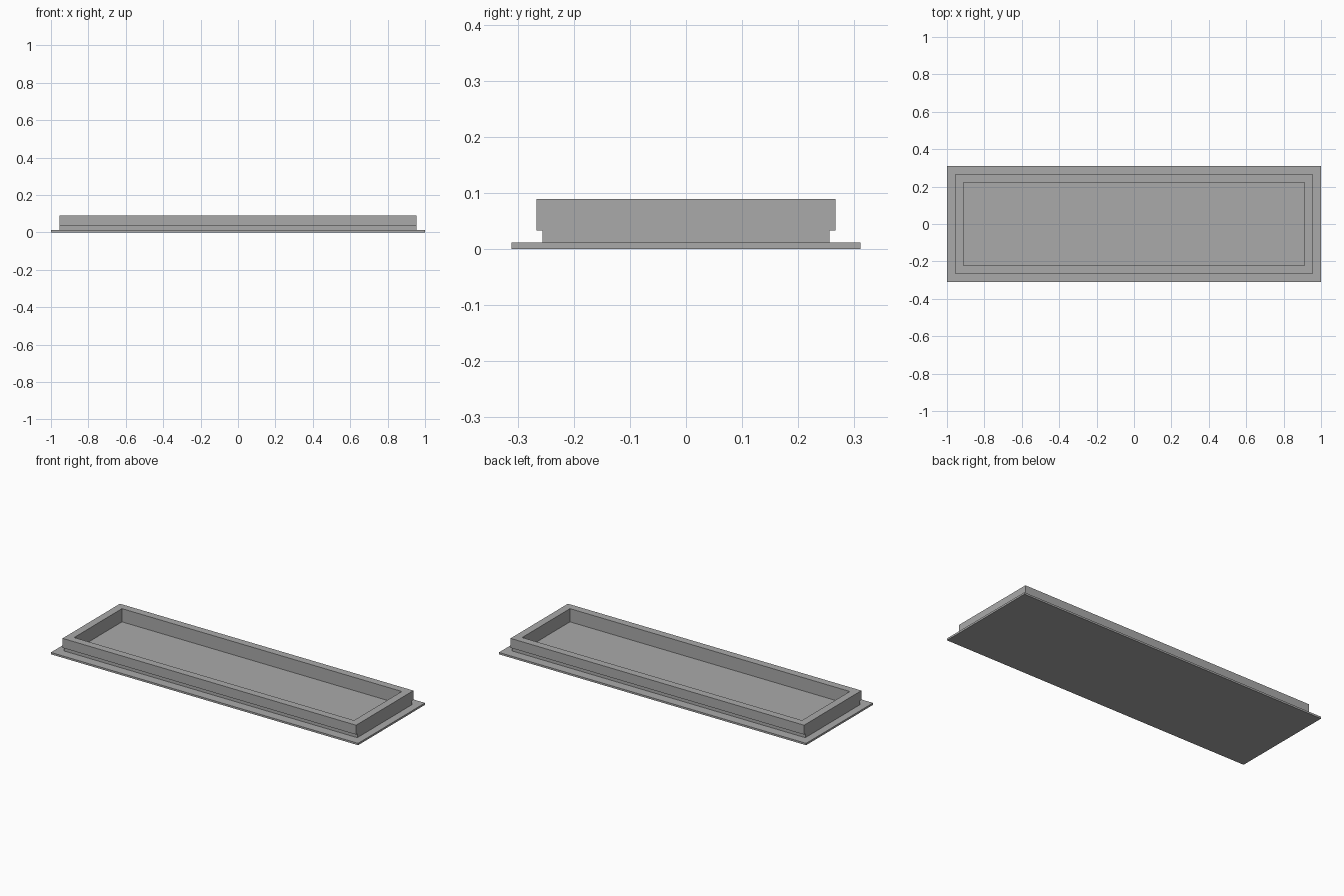
import bpy
import bmesh

if "Cube" in bpy.data.objects:
    bpy.data.objects.remove(bpy.data.objects["Cube"])

U = 2 / 180  # base module: plate thickness

grey = bpy.data.materials.new("mid_grey")
grey.diffuse_color = (0.4, 0.4, 0.4, 1)
grey.use_nodes = True
grey.node_tree.nodes["Principled BSDF"].inputs["Base Color"].default_value = grey.diffuse_color


def finish(name, bm):
    bmesh.ops.recalc_face_normals(bm, faces=bm.faces)
    mesh = bpy.data.meshes.new(name)
    bm.to_mesh(mesh)
    bm.free()
    mesh.materials.append(grey)
    obj = bpy.data.objects.new(name, mesh)
    bpy.context.collection.objects.link(obj)
    return obj


def box(name, hx, hy, z0, z1):
    bm = bmesh.new()
    bmesh.ops.create_cube(bm, size=1)
    for v in bm.verts:
        v.co = (v.co.x * 2 * hx, v.co.y * 2 * hy, z0 if v.co.z < 0 else z1)
    return finish(name, bm)


# Thin base plate
box("base_plate", 90 * U, 28 * U, 0, U)

# Raised rim: T-shaped end profile extruded along x, notched along both long sides
profile = [(-23, 1), (23, 1), (23, 3), (24, 3), (24, 8), (-24, 8), (-24, 3), (-23, 3)]
bm = bmesh.new()
end = bm.faces.new([bm.verts.new((-86 * U, y * U, z * U)) for y, z in profile])
ext = bmesh.ops.extrude_face_region(bm, geom=[end], use_keep_orig=True)
for v in ext["geom"]:
    if isinstance(v, bmesh.types.BMVert):
        v.co.x = 86 * U
rim = finish("raised_rim", bm)

# Rectangular opening down to the plate
cutter = box("opening_cutter", 82 * U, 20 * U, -U, 10 * U)
cutter.hide_render = True
cutter.hide_viewport = True
cut = rim.modifiers.new("opening", 'BOOLEAN')
cut.operation = 'DIFFERENCE'
cut.solver = 'EXACT'
cut.object = cutter
